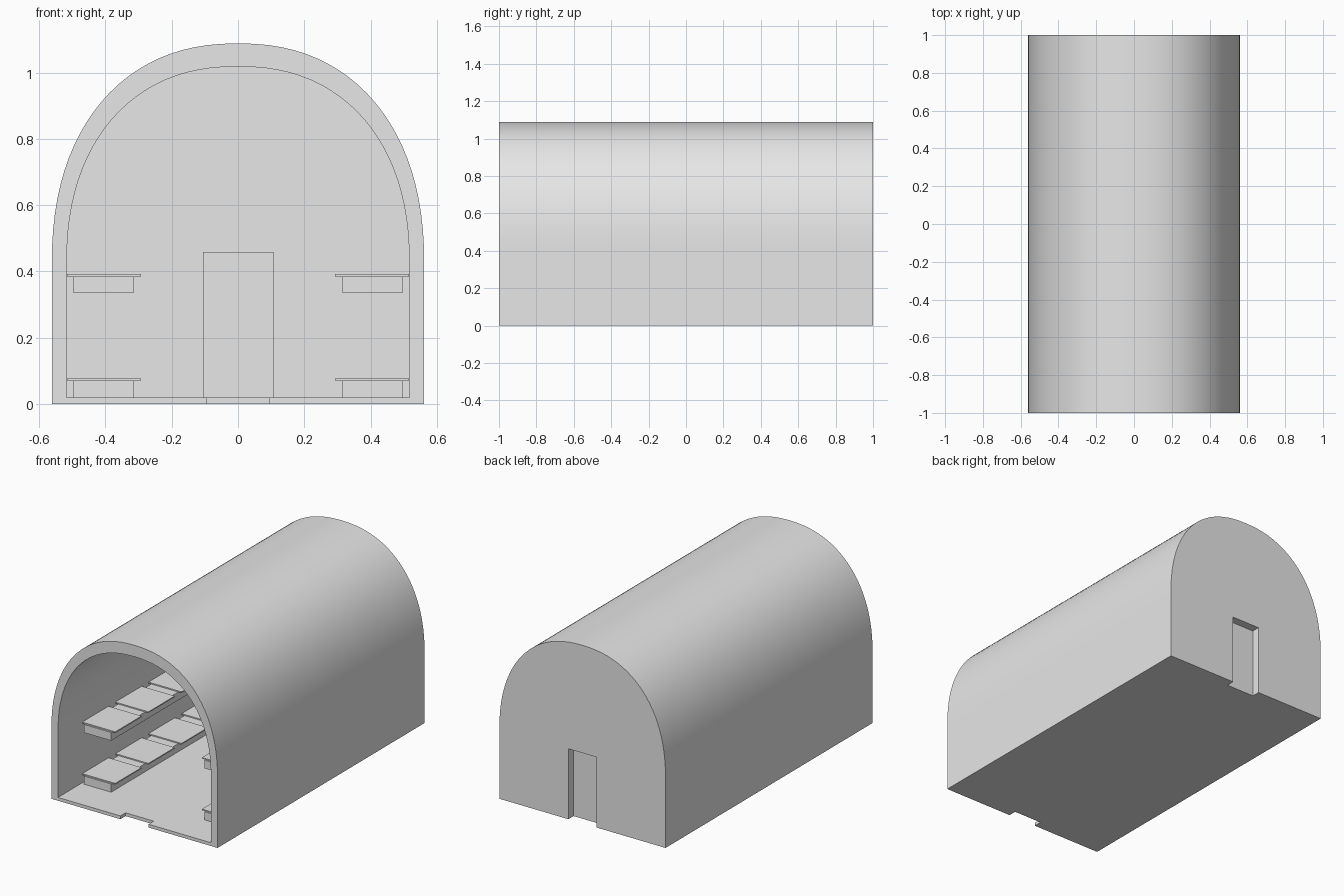
import bpy
import bmesh
import math
from mathutils import Matrix

old = bpy.data.objects.get("Cube")
if old:
    bpy.data.objects.remove(old, do_unlink=True)

GREY = (0.8, 0.8, 0.8, 1.0)
grey = bpy.data.materials.new("light grey")
grey.use_nodes = True
grey.diffuse_color = GREY
grey.node_tree.nodes["Principled BSDF"].inputs["Base Color"].default_value = GREY


def finish(name, bm):
    bmesh.ops.recalc_face_normals(bm, faces=bm.faces)
    mesh = bpy.data.meshes.new(name)
    bm.to_mesh(mesh)
    bm.free()
    mesh.materials.append(grey)
    obj = bpy.data.objects.new(name, mesh)
    bpy.context.collection.objects.link(obj)
    return obj


def add_box(bm, x, y, z):
    """Box between (low, high) pairs on each axis."""
    spans = (x, y, z)
    centre = [(a + b) / 2 for a, b in spans]
    size = [b - a for a, b in spans]
    bmesh.ops.create_cube(bm, size=1, matrix=Matrix.Translation(centre) @ Matrix.Diagonal((*size, 1)))


def box(name, x, y, z):
    bm = bmesh.new()
    add_box(bm, x, y, z)
    return finish(name, bm)


def vault(name, half, bottom, spring, top, y0, y1, steps=48, power=2.25):
    """Straight walls with a rounded arch above, extruded along y."""
    outline = [(-half, bottom), (half, bottom)]
    for i in range(steps + 1):
        a = math.pi * i / steps
        c, s = math.cos(a), math.sin(a)
        outline.append((math.copysign(half * abs(c) ** (2 / power), c),
                        spring + (top - spring) * max(s, 0) ** (2 / power)))
    bm = bmesh.new()
    face = bm.faces.new([bm.verts.new((x, y0, z)) for x, z in outline])
    side = bmesh.ops.extrude_face_region(bm, geom=[face])["geom"]
    moved = [v for v in side if isinstance(v, bmesh.types.BMVert)]
    bmesh.ops.translate(bm, verts=moved, vec=(0, y1 - y0, 0))
    return finish(name, bm)


def cut(target, cutter):
    cutter.hide_render = True
    mod = target.modifiers.new("cut", "BOOLEAN")
    mod.operation = "DIFFERENCE"
    mod.solver = "EXACT"
    mod.object = cutter
    bpy.context.view_layer.objects.active = target
    bpy.ops.object.modifier_apply(modifier=mod.name)
    bpy.data.objects.remove(cutter, do_unlink=True)


# Shell: hollow vault, open at the front and closed at the back
WALL = 0.05
shell = vault("vaulted_shell", 0.562, 0, 0.42, 1.088, -1, 1)
cut(shell, vault("room_cutter", 0.517, 0.02, 0.42, 1.018, -1.1, 1 - WALL))

# Doorway through the back wall and the matching notch in the front sill
cut(shell, box("doorway_cutter", (-0.095, 0.095), (1 - WALL, 1.1), (-0.1, 0.43)))
cut(shell, box("sill_cutter", (-0.095, 0.095), (-1.1, WALL - 1), (-0.1, 0.1)))

bpy.ops.object.select_all(action="DESELECT")
shell.select_set(True)
bpy.context.view_layer.objects.active = shell
bpy.ops.object.shade_smooth_by_angle(angle=math.radians(30))

# Door leaf behind the doorway, overlapping the wall inside
door = box("door", (-0.105, 0.107), (0.935, 1 - WALL), (0, 0.458))

# Two levels of benches along each wall, each with a row of flat seat boards
for side, sign in (("left", 1), ("right", -1)):
    for level, z in (("lower", 0.02), ("upper", 0.335)):
        def across(a, b):
            return tuple(sorted((sign * a, sign * b)))

        box(f"{level}_{side}_bench", across(0.315, 0.497), (-0.775, 0.775), (z, z + 0.05))
        bm = bmesh.new()
        for i in range(-2, 3):
            y = 0.32 * i
            add_box(bm, across(0.293, 0.516), (y - 0.127, y + 0.127), (z + 0.05, z + 0.057))
        finish(f"{level}_{side}_boards", bm)
